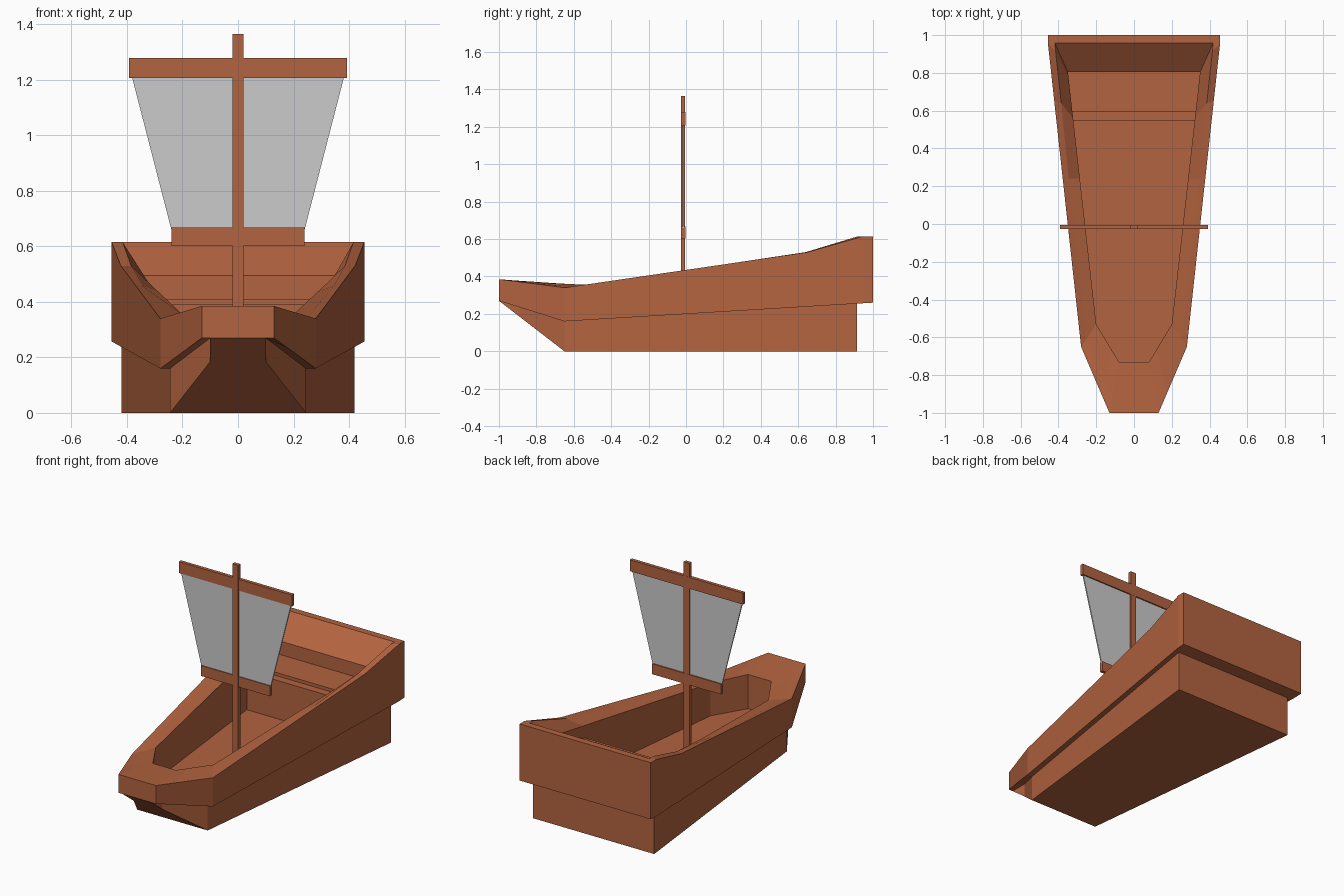
import bpy, bmesh

if "Cube" in bpy.data.objects:
    bpy.data.objects.remove(bpy.data.objects["Cube"])

wood = bpy.data.materials.new("wood")
wood.diffuse_color = (0.45, 0.125, 0.05, 1)
wood.use_nodes = True
wood.node_tree.nodes["Principled BSDF"].inputs["Base Color"].default_value = wood.diffuse_color


def interp(pts, t):
    """Piecewise linear curve through (t, value) points."""
    if t <= pts[0][0]:
        return pts[0][1]
    for (a, va), (b, vb) in zip(pts, pts[1:]):
        if t <= b:
            return va + (vb - va) * (t - a) / (b - a)
    return pts[-1][1]


def loft(name, rings, mat=wood):
    """Skin symmetric rings given as starboard halves, capping both ends with cross strips."""
    bm = bmesh.new()
    n = len(rings[0])
    loops = []
    for half in rings:
        full = half + [(-x, y, z) for x, y, z in reversed(half)]
        loops.append([bm.verts.new(p) for p in full])
    for a, b in zip(loops, loops[1:]):
        for i in range(2 * n):
            j = (i + 1) % (2 * n)
            bm.faces.new((a[i], a[j], b[j], b[i]))
    for loop in (loops[0], loops[-1]):
        for i in range(n - 1):
            bm.faces.new((loop[i], loop[i + 1], loop[-2 - i], loop[-1 - i]))
    bmesh.ops.remove_doubles(bm, verts=bm.verts, dist=0.0005)
    bmesh.ops.recalc_face_normals(bm, faces=bm.faces)
    me = bpy.data.meshes.new(name)
    bm.to_mesh(me)
    bm.free()
    ob = bpy.data.objects.new(name, me)
    bpy.context.collection.objects.link(ob)
    if mat:
        me.materials.append(mat)
    return ob


def panel(name, w0, w1, z0, z1, y0, y1, mat=wood):
    """Upright slab with half width w0 at the bottom and w1 at the top."""
    return loft(name, [[(w0, y0, z0), (w0, y1, z0)], [(w1, y0, z1), (w1, y1, z1)]], mat)


# Hull lines along the length
beam = [(-1, .13), (-.65, .28), (.95, .455), (1, .455)]
sheer = [(-1, .385), (-.65, .34), (.65, .53), (.95, .615), (1, .615)]
chine = [(-1, .27), (-.65, .16), (1, .26)]
low_beam = [(-1, .1), (-.89, .1), (-.65, .245), (.915, .42)]
keel = [(-1, .27), (-.89, .185), (-.65, 0)]
in_beam = [(-.73, .08), (-.53, .2), (.805, .35)]
in_rim = [(-.73, .365), (-.53, .355), (.805, .495)]
in_y = [(-1, -.73), (-.65, -.53), (.24, .24), (.65, .56), (.95, .775), (1, .805)]
low_y = [(-1, -1), (-.65, -.65), (1, .915)]
rail_y = [(.24, .24), (.65, .64), (.95, .92), (1, .957)]
DECK = .15

# Hull shell: keel, lower side, overhanging upper side, rail, sloped inside, floor
stations = [-1, -.89, -.65, .24, .65, .95, 1]
rings = [[] for _ in range(7)]
for s in stations:
    ly, iy = interp(low_y, s), interp(in_y, s)
    lx, ix = interp(low_beam, ly), interp(in_beam, iy)
    ox, oz, cz, iz = interp(beam, s), interp(sheer, s), interp(chine, s), interp(in_rim, iy)
    if s < .3:
        k = .35
        mid = (ox + (ix - ox) * k, s + (iy - s) * k, oz + (iz - oz) * k)
    else:
        my = interp(rail_y, s)
        mid = (interp(beam, my) - .036, my, oz)
    low_top = .27 if s == -.89 else interp(chine, ly)
    pts = [(lx, ly, interp(keel, ly)), (lx, ly, low_top), (ox, s, cz), (ox, s, oz),
           mid, (ix, iy, iz), (ix, iy, DECK)]
    for ring, p in zip(rings, pts):
        ring.append(p)
loft("hull", rings)


# Raised stern deck and the ledge in front of it
def deck(name, y0, y1, top):
    outline = [(interp(in_beam, y), y) for y in (y0, y1)]
    loft(name, [[(x, y, z) for x, y in outline] for z in (DECK, top)])


deck("stern_deck", .595, .805, .41)
deck("deck_ledge", .545, .595, .39)

# Mast, spars and sail
panel("mast", .02, .02, DECK, 1.365, -.027, -.005)
panel("upper_spar", .393, .393, 1.207, 1.278, -.026, -.004)
panel("lower_spar", .24, .24, .602, .667, -.026, -.004)
panel("sail", .24, .382, .66, 1.21, -.020, -.012, None)
